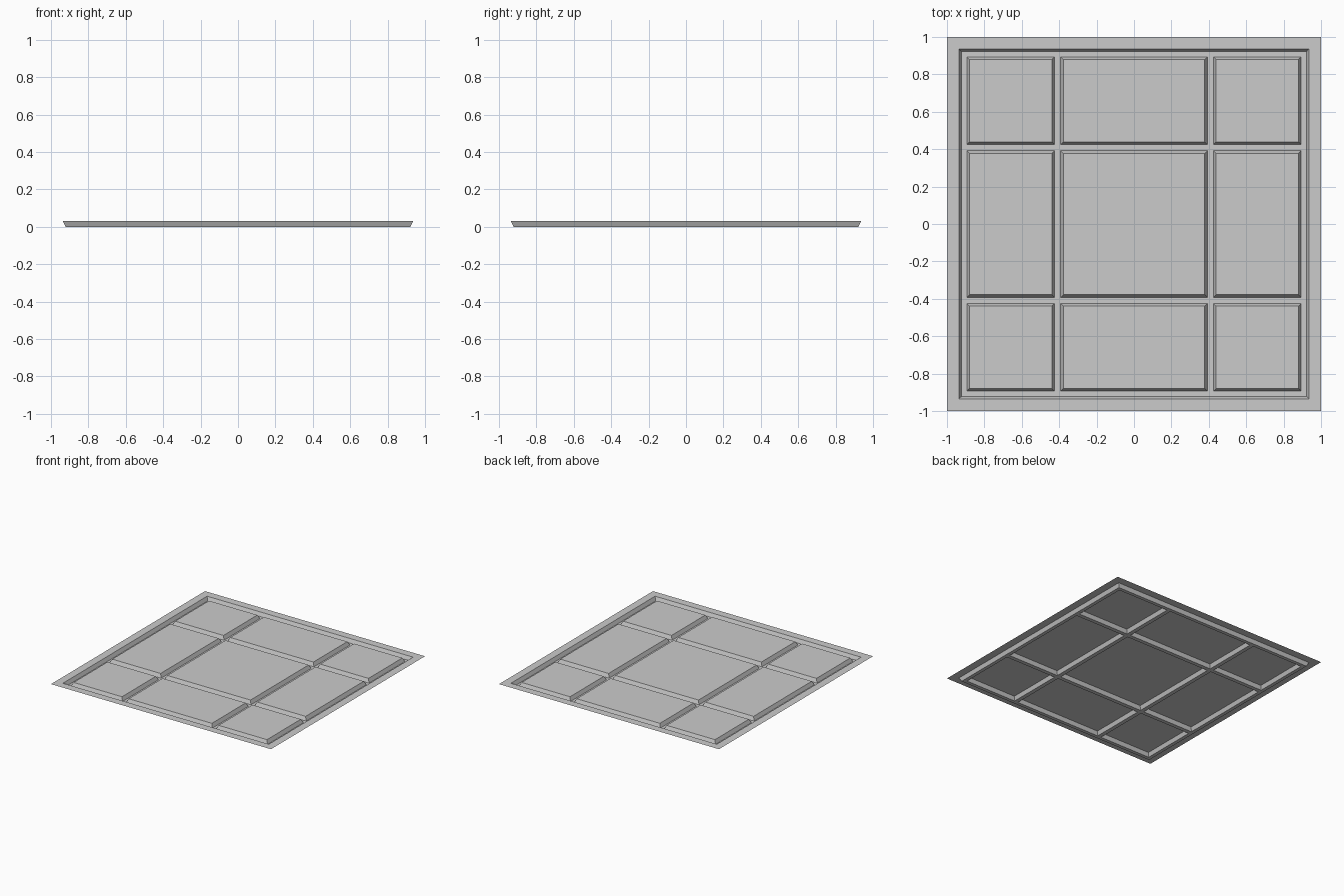
import bpy
import bmesh

if "Cube" in bpy.data.objects:
    bpy.data.objects.remove(bpy.data.objects["Cube"])

H = 0.03        # groove depth
SLOPE = 0.014   # horizontal run of the groove walls
# groove floor edges: spans 1, 3 and 5 are the raised panels
EDGES = [-0.922, -0.893, -0.425, -0.392, 0.392, 0.425, 0.893, 0.922]

bm = bmesh.new()


def rect(x0, x1, y0, y1, z):
    return [bm.verts.new(p) for p in ((x0, y0, z), (x1, y0, z), (x1, y1, z), (x0, y1, z))]


def bridge(outer, inner):
    for i in range(4):
        j = (i + 1) % 4
        bm.faces.new((outer[i], outer[j], inner[j], inner[i]))


# groove floor strips and raised panels
for i in range(7):
    for j in range(7):
        x0, x1, y0, y1 = EDGES[i], EDGES[i + 1], EDGES[j], EDGES[j + 1]
        base = rect(x0, x1, y0, y1, 0)
        if i % 2 and j % 2:
            top = rect(x0 + SLOPE, x1 - SLOPE, y0 + SLOPE, y1 - SLOPE, H)
            bridge(base, top)
            bm.faces.new(top)
        else:
            bm.faces.new(base)

# outer groove wall and flat rim
e = EDGES[-1]
low = rect(-e, e, -e, e, 0)
lip = rect(-e - SLOPE, e + SLOPE, -e - SLOPE, e + SLOPE, H)
border = rect(-1, 1, -1, 1, H)
bridge(lip, low)
bridge(border, lip)

bmesh.ops.remove_doubles(bm, verts=bm.verts[:], dist=0.0001)
mesh = bpy.data.meshes.new("grooved_floor_panel")
bm.to_mesh(mesh)
bm.free()
obj = bpy.data.objects.new("grooved_floor_panel", mesh)
bpy.context.collection.objects.link(obj)
